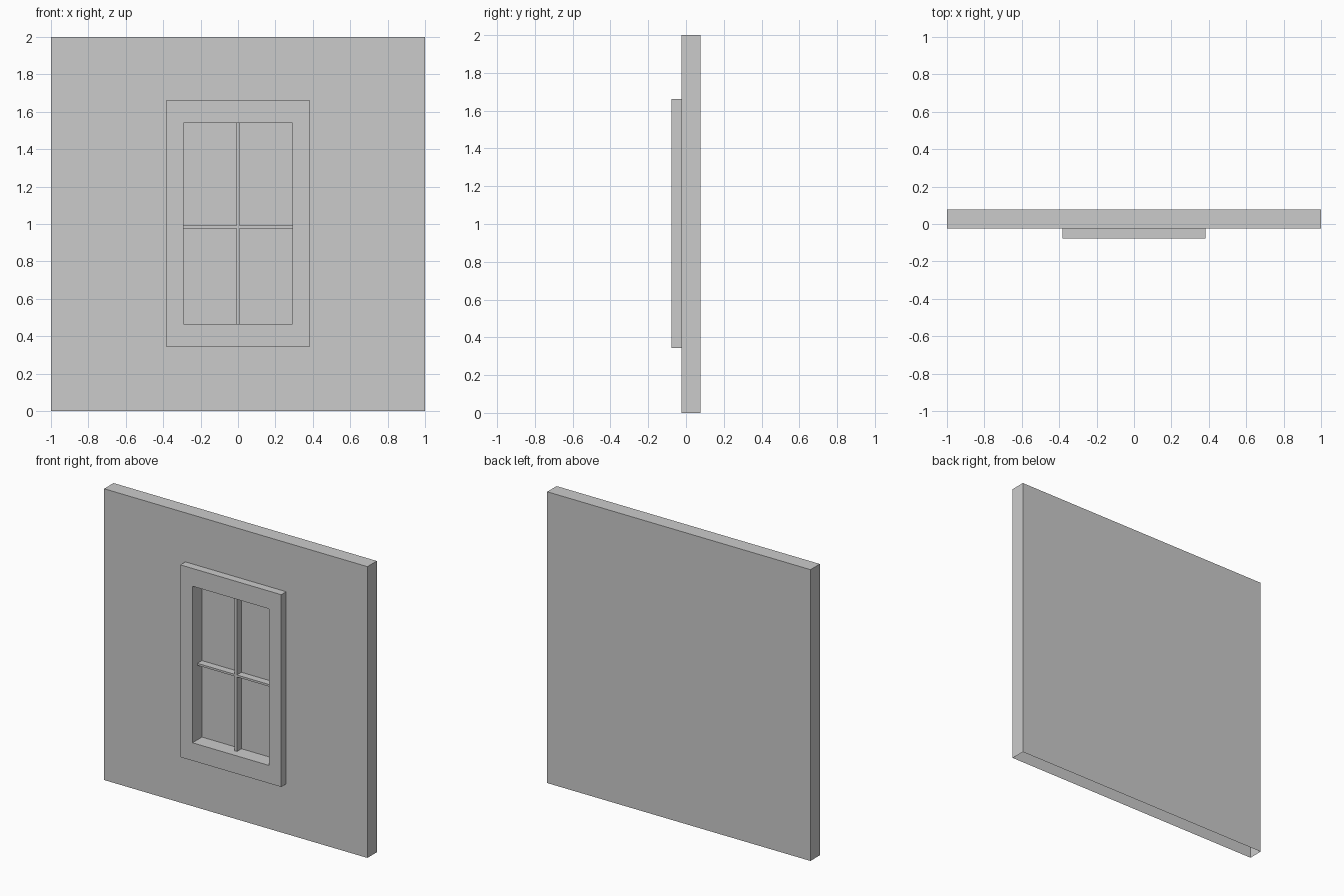
import bpy
import bmesh

if "Cube" in bpy.data.objects:
    bpy.data.objects.remove(bpy.data.objects["Cube"])

BACK, WALL, FRONT, PANE = 0.078, -0.024, -0.078, 0.025
OUTER = (0.383, 0.343, 1.663)    # half width, bottom, top of the casing
INNER = (0.291, 0.466, 1.541)    # same for the opening
EDGE = (1.0, 0.0, 2.0)           # same for the wall


def finish(name, bm):
    mesh = bpy.data.meshes.new(name)
    bm.to_mesh(mesh)
    bm.free()
    obj = bpy.data.objects.new(name, mesh)
    bpy.context.collection.objects.link(obj)
    return obj


def ring(bm, rect, y):
    w, z0, z1 = rect
    return [bm.verts.new((x, y, z)) for x, z in ((-w, z0), (w, z0), (w, z1), (-w, z1))]


def bridge(bm, a, b, sides=range(4)):
    for i in sides:
        j = (i + 1) % 4
        bm.faces.new((a[i], a[j], b[j], b[i]))


# Wall slab: back, top and sides, front around the casing; underside is open
bm = bmesh.new()
back, front, hole = ring(bm, EDGE, BACK), ring(bm, EDGE, WALL), ring(bm, OUTER, WALL)
bm.faces.new(back[::-1])
bridge(bm, back, front, (1, 2, 3))
bridge(bm, front, hole)
finish("wall", bm)

# Casing: outer step, flat face and deep reveal
bm = bmesh.new()
rings = [ring(bm, r, y) for r, y in
         ((OUTER, WALL), (OUTER, FRONT), (INNER, FRONT), (INNER, PANE))]
for a, b in zip(rings, rings[1:]):
    bridge(bm, a, b)
finish("window_frame", bm)

# Pane at the back of the reveal
bm = bmesh.new()
bm.faces.new(ring(bm, INNER, PANE))
finish("window_pane", bm)

# Glazing bars: one cross profile extruded forward from the pane
w, z0, z1 = INNER
b, c0, c1 = 0.009, 0.977, 0.991
cross = [(-b, z0), (b, z0), (b, c0), (w, c0), (w, c1), (b, c1),
         (b, z1), (-b, z1), (-b, c1), (-w, c1), (-w, c0), (-b, c0)]
bm = bmesh.new()
rear = [bm.verts.new((x, PANE, z)) for x, z in cross]
fore = [bm.verts.new((x, WALL, z)) for x, z in cross]
bm.faces.new(fore)
for i in range(len(cross)):
    j = (i + 1) % len(cross)
    bm.faces.new((rear[i], rear[j], fore[j], fore[i]))
finish("glazing_bars", bm)
